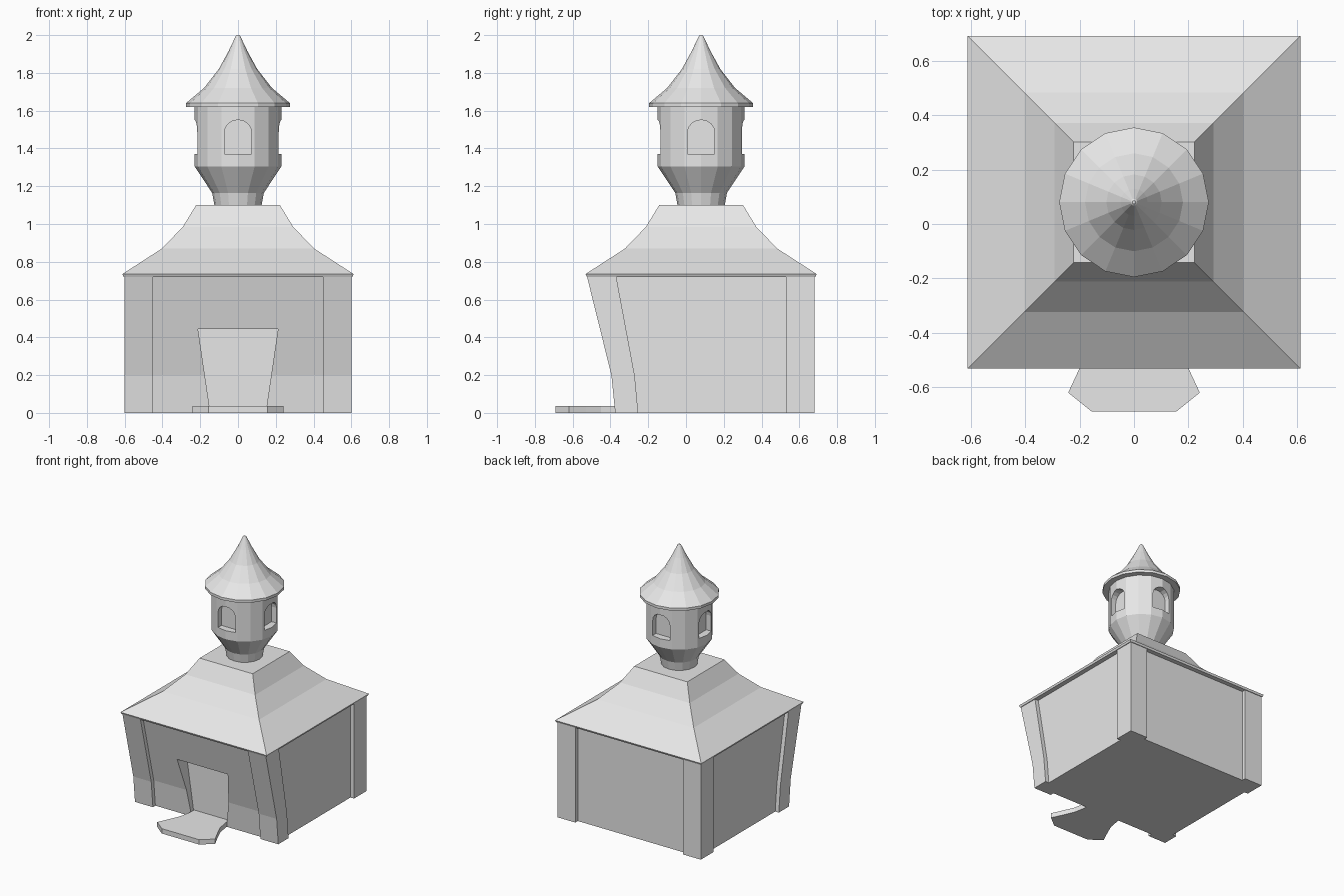
import bpy, bmesh, math
from mathutils import Vector

if "Cube" in bpy.data.objects:
    bpy.data.objects.remove(bpy.data.objects["Cube"])

CY = 0.08   # centre line of roof and turret along y

grey = bpy.data.materials.new("light grey")
grey.use_nodes = True
grey.diffuse_color = (0.8, 0.8, 0.8, 1)
grey.node_tree.nodes["Principled BSDF"].inputs["Base Color"].default_value = (0.8, 0.8, 0.8, 1)


def finish(bm, name):
    bmesh.ops.recalc_face_normals(bm, faces=bm.faces)
    me = bpy.data.meshes.new(name)
    bm.to_mesh(me)
    bm.free()
    me.materials.append(grey)
    ob = bpy.data.objects.new(name, me)
    bpy.context.collection.objects.link(ob)
    return ob


def prism(name, points, offset):
    """Extrude a closed outline of 3D points along an offset."""
    bm = bmesh.new()
    face = bm.faces.new([bm.verts.new(p) for p in points])
    new = bmesh.ops.extrude_face_region(bm, geom=[face])["geom"]
    verts = [g for g in new if isinstance(g, bmesh.types.BMVert)]
    bmesh.ops.translate(bm, verts=verts, vec=Vector(offset))
    return finish(bm, name)


def lathe(name, profile, sides, turn=0.0):
    """Stack of regular rings (radius, z) about the turret axis, capped."""
    bm = bmesh.new()
    rings = []
    for r, z in profile:
        rings.append([bm.verts.new((r * math.cos(a), CY + r * math.sin(a), z))
                      for a in (turn + math.tau * i / sides for i in range(sides))])
    for low, high in zip(rings, rings[1:]):
        for i in range(sides):
            j = (i + 1) % sides
            bm.faces.new((low[i], low[j], high[j], high[i]))
    bm.faces.new(rings[0][::-1])
    bm.faces.new(rings[-1])
    return finish(bm, name)


def cut(target, cutter):
    mod = target.modifiers.new("cut", "BOOLEAN")
    mod.operation = "DIFFERENCE"
    mod.solver = "EXACT"
    mod.object = cutter
    bpy.context.view_layer.objects.active = target
    bpy.ops.object.modifier_apply(modifier=mod.name)
    bpy.data.objects.remove(cutter)


# Main walls, front leaning outward towards the top
front = [(-0.345, 0), (-0.365, 0.2), (-0.495, 0.725)]
walls = prism("walls", [(-0.57, y, z) for y, z in front + [(0.65, 0.725), (0.65, 0)]], (1.14, 0, 0))

# Tapered doorway recess
door = [(-0.145, -0.01), (0.145, -0.01), (0.212, 0.445), (-0.212, 0.445)]
cut(walls, prism("doorway_cutter", [(x, -0.8, z) for x, z in door], (0, 0.485, 0)))

# Corner pillars
front_pillar = [(-0.375, 0), (-0.395, 0.2), (-0.525, 0.725),
                (-0.37, 0.725), (-0.272, 0.2), (-0.253, 0)]
back_pillar = [(0.53, 0), (0.53, 0.725), (0.68, 0.725), (0.68, 0)]
for side, x in (("right", -0.60), ("left", 0.45)):
    for end, outline in (("front", front_pillar), ("back", back_pillar)):
        prism(f"{end}_{side}_pillar", [(x, y, z) for y, z in outline], (0.15, 0, 0))

# Flared hip roof with a thin eave
lathe("main_roof", [(r * math.sqrt(2), z) for r, z in
      [(0.605, 0.72), (0.612, 0.735), (0.403, 0.87), (0.292, 0.985), (0.222, 1.10)]],
      4, math.pi / 4)

# Doorstep
half = [(0.145, -0.31), (0.15, -0.37), (0.165, -0.45), (0.20, -0.53), (0.242, -0.62), (0.155, -0.69)]
outline = half + [(-x, y) for x, y in reversed(half)]
prism("doorstep", [(x, y, 0) for x, y in outline], (0, 0, 0.037))

# Turret drum with four arched niches
turret = lathe("turret", [(0.125, 1.08), (0.125, 1.10), (0.137, 1.165), (0.23, 1.305), (0.23, 1.63)], 16)
arch = [(-0.072, 1.37), (0.072, 1.37)] + [
    (0.072 * math.cos(a), 1.485 + 0.066 * math.sin(a))
    for a in (math.pi * i / 8 for i in range(9))]
for k in range(4):
    c, s = round(math.cos(k * math.pi / 2)), round(math.sin(k * math.pi / 2))
    points = [(0.175 * c - u * s, CY + 0.175 * s + u * c, z) for u, z in arch]
    cut(turret, prism("niche_cutter", points, (0.2 * c, 0.2 * s, 0)))

# Pointed turret roof
lathe("turret_roof", [(0.275, 1.62), (0.275, 1.64), (0.18, 1.72), (0.102, 1.82),
                      (0.05, 1.915), (0.012, 1.995), (0.006, 2.0)], 16)
